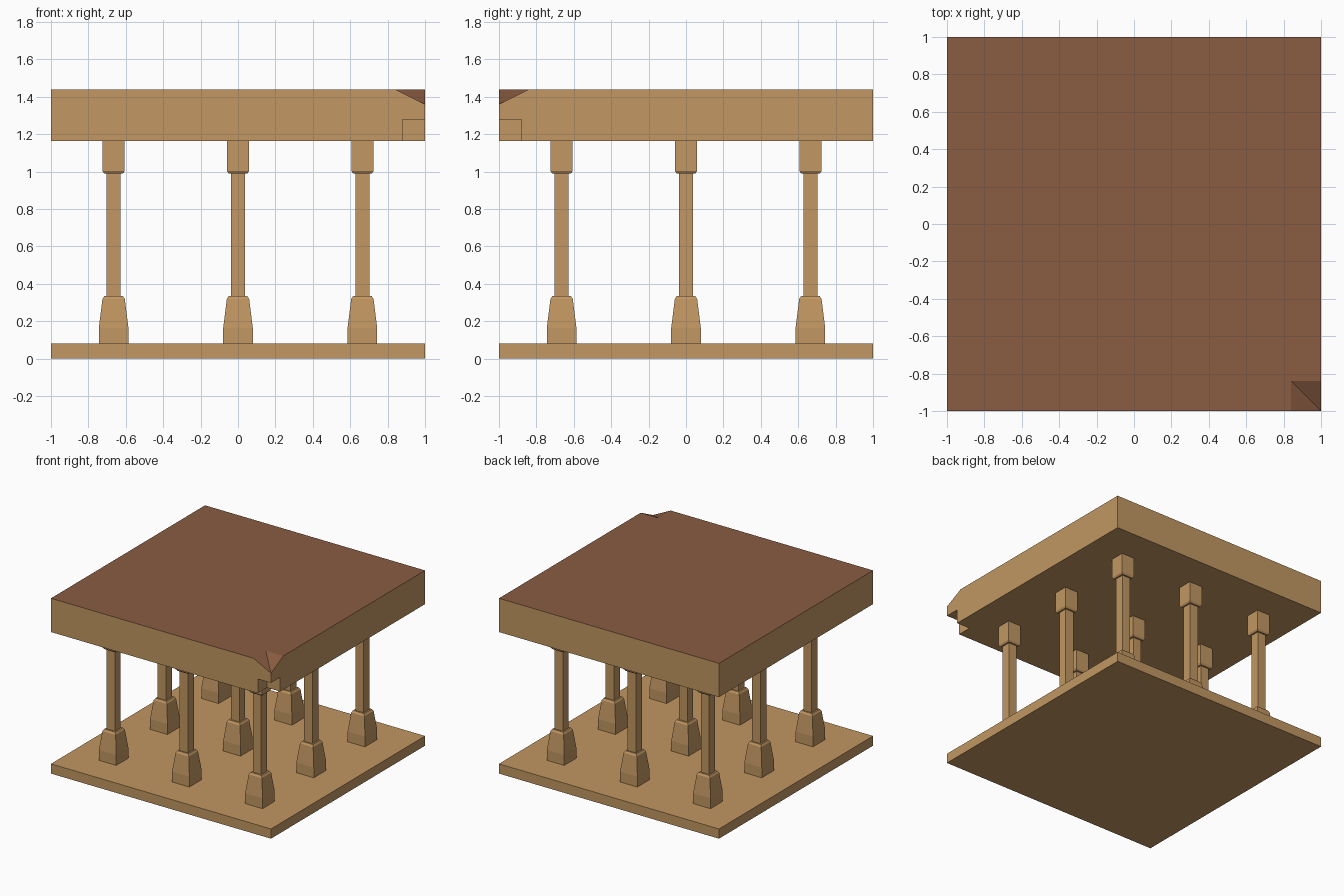
import bpy, bmesh

if "Cube" in bpy.data.objects:
    bpy.data.objects.remove(bpy.data.objects["Cube"])


def srgb(r, g, b):
    def lin(c):
        c /= 255
        return c / 12.92 if c <= 0.04045 else ((c + 0.055) / 1.055) ** 2.4
    return (lin(r), lin(g), lin(b), 1)


def material(name, col):
    m = bpy.data.materials.new(name)
    m.diffuse_color = col
    m.use_nodes = True
    m.node_tree.nodes["Principled BSDF"].inputs["Base Color"].default_value = m.diffuse_color
    return m


TAN = material("tan stone", srgb(194, 151, 98))
BROWN = material("brown roofing", srgb(138, 92, 65))


def finish(name, bm, mats):
    bmesh.ops.recalc_face_normals(bm, faces=bm.faces)
    me = bpy.data.meshes.new(name)
    bm.to_mesh(me)
    bm.free()
    for m in mats:
        me.materials.append(m)
    ob = bpy.data.objects.new(name, me)
    bpy.context.collection.objects.link(ob)
    return ob


def square_stack(name, rings, x=0, y=0):
    """Square-section solid from a list of (half width, height)."""
    bm = bmesh.new()
    loops = [[bm.verts.new((x + sx * h, y + sy * h, z))
              for sx, sy in ((-1, -1), (1, -1), (1, 1), (-1, 1))] for h, z in rings]
    bm.faces.new(loops[0])
    bm.faces.new(loops[-1])
    for a, b in zip(loops, loops[1:]):
        for i in range(4):
            j = (i + 1) % 4
            bm.faces.new((a[i], a[j], b[j], b[i]))
    return finish(name, bm, [TAN])


# Floor slab
square_stack("floor_slab", [(1, 0), (1, 0.08)])

# Columns: flared base, thin shaft, block capital
PROFILE = [(0.079, 0.08), (0.079, 0.165), (0.06, 0.318), (0.05, 0.334), (0.038, 0.334),
           (0.038, 0.99), (0.05, 0.99), (0.059, 1.003), (0.059, 1.163)]
for ix in (-1, 0, 1):
    for iy in (-1, 0, 1):
        square_stack(f"column_{ix + 2}_{iy + 2}", PROFILE, ix * 0.665, iy * 0.665)

# Roof slab with a chipped top corner and a square notch beneath it
B, N, C, T = 1.163, 1.28, 1.36, 1.44
P = dict(a=(-1, -1, B), b=(.88, -1, B), c=(.88, -.88, B), d=(1, -.88, B), e=(1, 1, B), f=(-1, 1, B),
         g=(.88, -1, N), h=(.88, -.88, N), i=(1, -.88, N), j=(1, -1, N),
         k=(1, -1, C), l=(.84, -1, T), m=(.84, -.84, T), n=(1, -.84, T),
         o=(1, 1, T), p=(-1, 1, T), q=(-1, -1, T))
bm = bmesh.new()
V = {key: bm.verts.new(co) for key, co in P.items()}
for face in ("afedcb", "qlmnop", "abgjklq", "deonkji", "efpo", "faqp",
             "bchg", "cdih", "ghij", "lkm", "nmk"):
    bm.faces.new([V[ch] for ch in face])
bmesh.ops.recalc_face_normals(bm, faces=bm.faces)
# Upward faces are the brown roofing
for fc in bm.faces:
    fc.material_index = 1 if fc.normal.z > 0.1 else 0
finish("roof_slab", bm, [TAN, BROWN])
